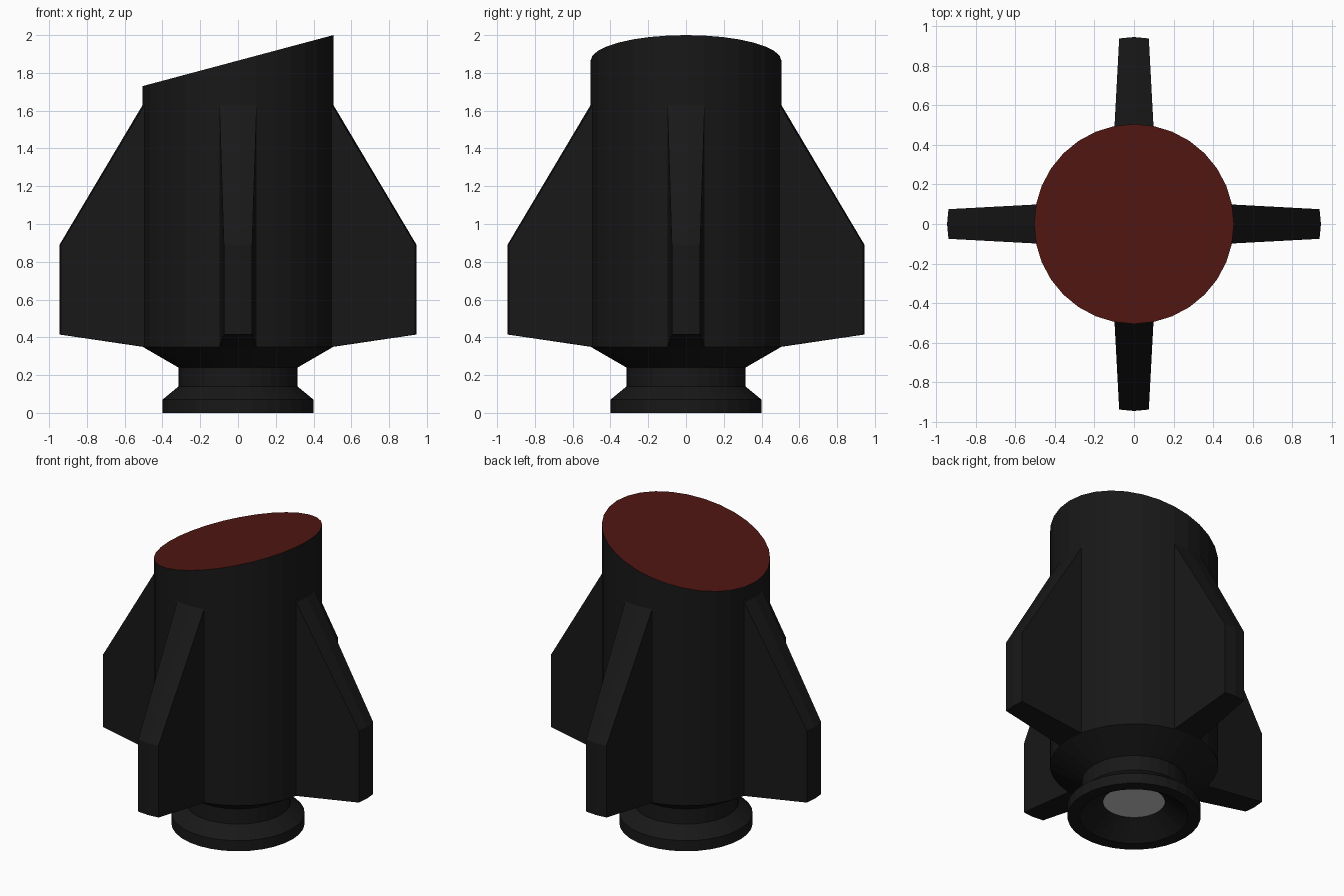
import bpy, bmesh, math
from mathutils import Vector

if "Cube" in bpy.data.objects:
    bpy.data.objects.remove(bpy.data.objects["Cube"])

SIDES = 32
R = 0.505


def material(name, rgb):
    m = bpy.data.materials.new(name)
    m.diffuse_color = (*rgb, 1)
    m.use_nodes = True
    m.node_tree.nodes["Principled BSDF"].inputs["Base Color"].default_value = m.diffuse_color
    return m


black = material("black_paint", (0.009, 0.009, 0.009))
red = material("red_paint", (0.08, 0.008, 0.006))


def lathe(bm, profile):
    """Revolve (radius, z) points; returns vertex rings and bands of faces."""
    rings = []
    for r, z in profile:
        rings.append([bm.verts.new((r * math.cos(i * math.tau / SIDES),
                                    r * math.sin(i * math.tau / SIDES), z))
                      for i in range(SIDES)])
    bands = []
    for a, b in zip(rings, rings[1:]):
        bands.append([bm.faces.new((a[i], a[(i + 1) % SIDES],
                                    b[(i + 1) % SIDES], b[i]))
                      for i in range(SIDES)])
    return rings, bands


def finish(name, bm, *mats):
    me = bpy.data.meshes.new(name)
    bm.to_mesh(me)
    bm.free()
    for m in mats:
        me.materials.append(m)
    ob = bpy.data.objects.new(name, me)
    bpy.context.collection.objects.link(ob)
    return ob


# Body: nozzle recess, flange, neck, flare and barrel in one lathe
bm = bmesh.new()
rings, bands = lathe(bm, [(0.186, 0.10), (0.325, 0), (0.40, 0), (0.40, 0.07),
                          (0.315, 0.14), (0.315, 0.24), (R, 0.35),
                          (R, 1.63), (R, 1.865)])

# Slanted red top
for v in rings[-1]:
    v.co.z += 0.135 * v.co.x / R
bm.faces.new(rings[-1]).material_index = 1

# Four tapered fins extruded from pairs of barrel faces
fin_band = bands[6]
for k in range(4):
    i = k * SIDES // 4
    pair = [fin_band[i], fin_band[i - 1]]
    out = bmesh.ops.extrude_face_region(bm, geom=pair)
    bmesh.ops.delete(bm, geom=[f for f in pair if f.is_valid], context='FACES_ONLY')
    a = k * math.pi / 2
    radial = Vector((math.cos(a), math.sin(a), 0))
    side = Vector((-math.sin(a), math.cos(a), 0))
    for v in [g for g in out["geom"] if isinstance(g, bmesh.types.BMVert)]:
        s = v.co.dot(side)
        reach = 0.945 if abs(s) < 0.01 else 0.938
        z = 0.89 if v.co.z > 1 else 0.415
        v.co = radial * reach + side * (s * 0.76) + Vector((0, 0, z))
bmesh.ops.recalc_face_normals(bm, faces=bm.faces)
finish("body_with_fins", bm, black, red)

# Grey disc closing the nozzle recess
bm = bmesh.new()
ring = [bm.verts.new((0.186 * math.cos(i * math.tau / SIDES),
                      0.186 * math.sin(i * math.tau / SIDES), 0.10))
        for i in range(SIDES)]
bm.faces.new(ring[::-1])
finish("nozzle_disc", bm)
